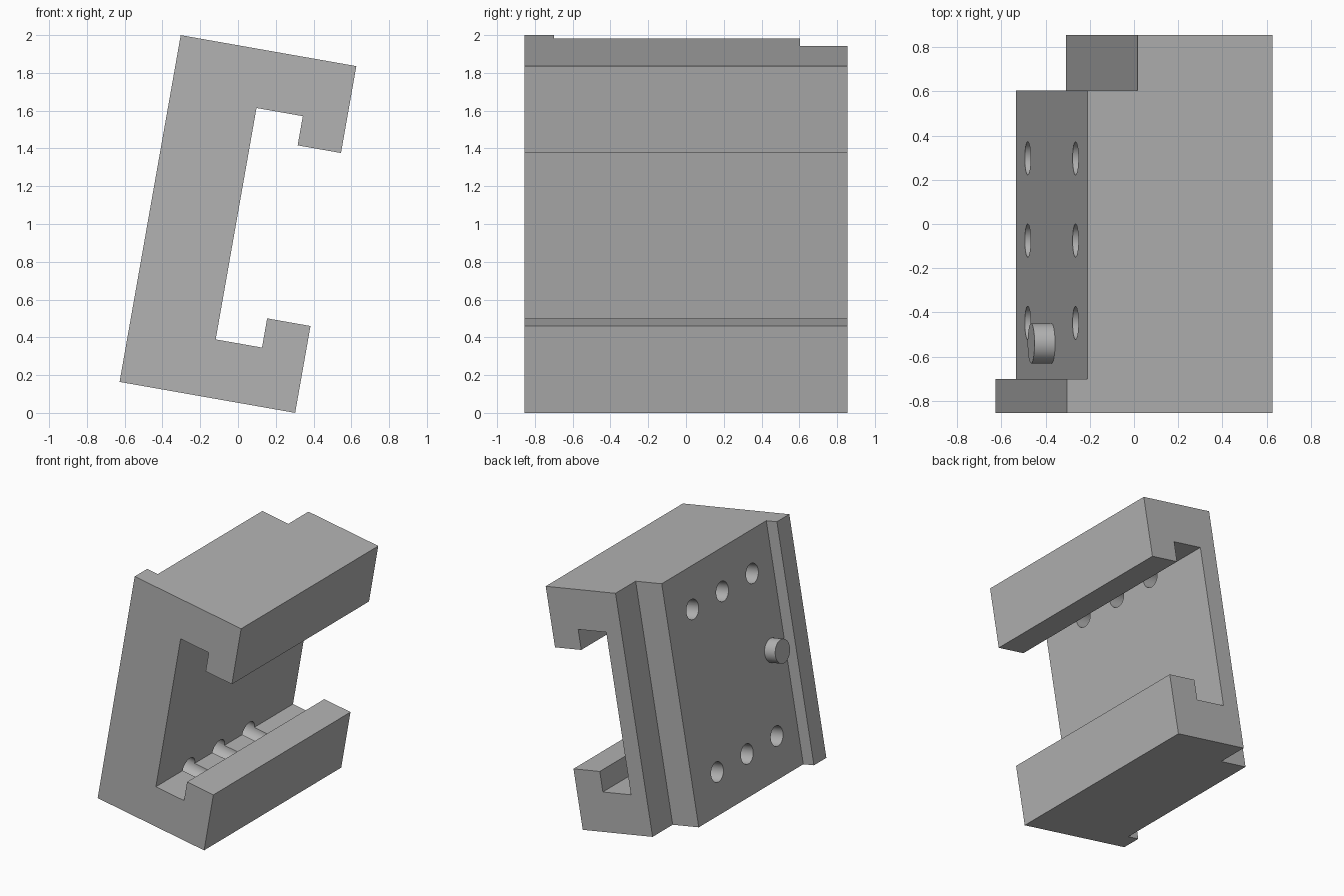
import bpy
import bmesh
from math import radians
from mathutils import Matrix

cube = bpy.data.objects.get("Cube")
if cube:
    bpy.data.objects.remove(cube, do_unlink=True)

grey = bpy.data.materials.new("plain grey")
grey.use_nodes = True
colour = (0.45, 0.45, 0.45, 1)
grey.diffuse_color = colour
grey.node_tree.nodes["Principled BSDF"].inputs["Base Color"].default_value = colour

# Everything is built upright, then leaned over by this placement
LEAN = Matrix.Translation((-0.627, 0, 0.164)) @ Matrix.Rotation(radians(10), 4, "Y")

WIDTH, HEIGHT, HALF_LENGTH = 0.944, 1.864, 0.855
SPINE, LIP = 0.462, 0.711          # slot runs between these two depths
FLOOR, LIP_TOP = 0.31, 0.467       # slot floor and lip height on each arm
RECESS, STEP = 0.094, 0.325        # depths cut into the back of the spine


def finish(name, bm):
    bmesh.ops.recalc_face_normals(bm, faces=bm.faces)
    mesh = bpy.data.meshes.new(name)
    bm.to_mesh(mesh)
    bm.free()
    mesh.materials.append(grey)
    obj = bpy.data.objects.new(name, mesh)
    bpy.context.collection.objects.link(obj)
    obj.matrix_world = LEAN
    return obj


def box(name, low, high):
    bm = bmesh.new()
    size = [b - a for a, b in zip(low, high)]
    middle = [(a + b) / 2 for a, b in zip(low, high)]
    place = Matrix.Translation(middle) @ Matrix.Diagonal((*size, 1))
    bmesh.ops.create_cube(bm, size=1, matrix=place)
    return finish(name, bm)


def rod(name, start, end, y, z, radius):
    bm = bmesh.new()
    place = Matrix.Translation(((start + end) / 2, y, z)) @ Matrix.Rotation(radians(90), 4, "Y")
    bmesh.ops.create_cone(bm, cap_ends=True, segments=40, radius1=radius,
                          radius2=radius, depth=end - start, matrix=place)
    return finish(name, bm)


# Bracket: a C-shaped profile with inward lips, mirrored top to bottom
lower = [(0, 0), (WIDTH, 0), (WIDTH, LIP_TOP), (LIP, LIP_TOP), (LIP, FLOOR), (SPINE, FLOOR)]
profile = lower + [(x, HEIGHT - z) for x, z in reversed(lower)]
bm = bmesh.new()
face = bm.faces.new([bm.verts.new((x, -HALF_LENGTH, z)) for x, z in profile])
sweep = bmesh.ops.extrude_face_region(bm, geom=[face])
bmesh.ops.translate(bm, vec=(0, 2 * HALF_LENGTH, 0),
                    verts=[v for v in sweep["geom"] if isinstance(v, bmesh.types.BMVert)])
bracket = finish("bracket", bm)

# Cutters: shallow recess, deep rear step, and two rows of bolt holes
cutters = [
    box("recess_cutter", (-1, -0.70, -1), (RECESS, 0.605, 3)),
    box("step_cutter", (-1, 0.604, -1), (STEP, 1, 3)),
]
for z in (FLOOR, HEIGHT - FLOOR):
    for y in (-0.447, -0.075, 0.297):
        cutters.append(rod("bolt_hole_cutter", -0.1, LIP, y, z, 0.075))

bpy.context.view_layer.objects.active = bracket
for cutter in cutters:
    cut = bracket.modifiers.new("cut", "BOOLEAN")
    cut.operation = "DIFFERENCE"
    cut.solver = "EXACT"
    cut.object = cutter
    bpy.ops.object.modifier_apply(modifier=cut.name)
    bpy.data.objects.remove(cutter, do_unlink=True)

# Locating pin standing in the recess, level with the front rim
pin = rod("locating_pin", 0, RECESS + 0.02, -0.54, HEIGHT / 2, 0.09)

# Smooth round walls, keep the edges crisp
for obj in (bracket, pin):
    bpy.ops.object.select_all(action="DESELECT")
    obj.select_set(True)
    bpy.context.view_layer.objects.active = obj
    bpy.ops.object.shade_smooth_by_angle(angle=radians(30))
